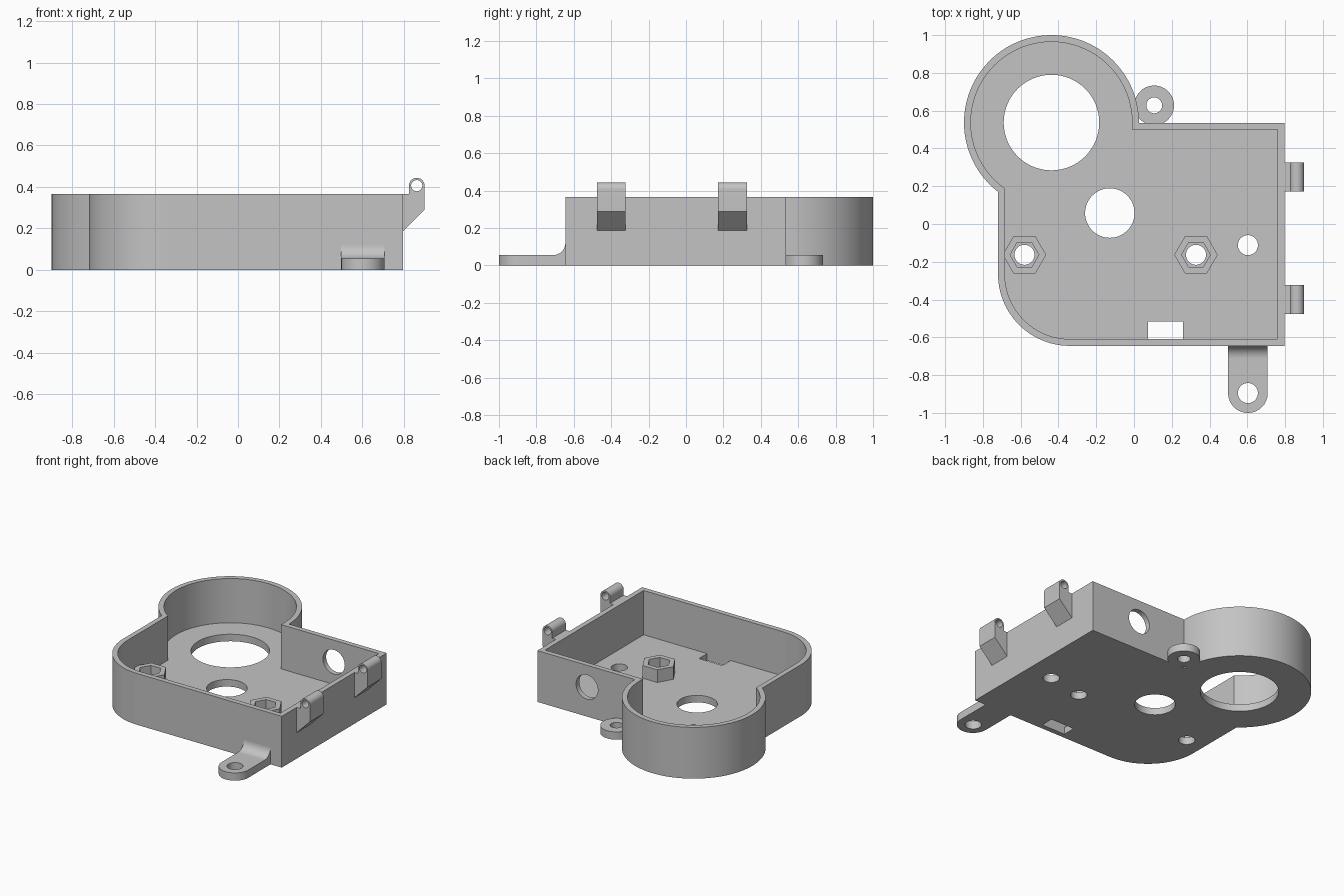
import bpy, bmesh, math
from mathutils import Vector

if "Cube" in bpy.data.objects:
    bpy.data.objects.remove(bpy.data.objects["Cube"])

grey = bpy.data.materials.new("plain grey")
grey.diffuse_color = (0.55, 0.55, 0.55, 1)
grey.use_nodes = True
grey.node_tree.nodes["Principled BSDF"].inputs["Base Color"].default_value = grey.diffuse_color

WALL, FLOOR, HEIGHT = 0.036, 0.05, 0.365
RING, RING_R = (-0.437, 0.537), 0.463
LEFT, RIGHT, FRONT, BACK, CORNER_R = -0.72, 0.796, -0.645, 0.535, 0.38


def arc(cx, cy, r, a0, a1, n):
    """Points on an arc, angles in degrees."""
    out = []
    for i in range(n + 1):
        a = math.radians(a0 + (a1 - a0) * i / n)
        out.append((cx + r * math.cos(a), cy + r * math.sin(a)))
    return out


def disc(cx, cy, r, n=48):
    return arc(cx, cy, r, 0, 360, n)[:-1]


def prism(name, pts, lo, hi, axis="z"):
    """Extrude a 2D outline along one axis."""
    place = {"z": lambda u, v, w: (u, v, w),
             "y": lambda u, v, w: (u, w, v),
             "x": lambda u, v, w: (w, u, v)}[axis]
    bm = bmesh.new()
    base = bm.faces.new([bm.verts.new(place(u, v, lo)) for u, v in pts])
    ext = bmesh.ops.extrude_face_region(bm, geom=[base])
    verts = [g for g in ext["geom"] if isinstance(g, bmesh.types.BMVert)]
    bmesh.ops.translate(bm, verts=verts, vec=Vector(place(0, 0, hi - lo)))
    bmesh.ops.recalc_face_normals(bm, faces=bm.faces)
    mesh = bpy.data.meshes.new(name)
    bm.to_mesh(mesh)
    bm.free()
    mesh.materials.append(grey)
    obj = bpy.data.objects.new(name, mesh)
    bpy.context.collection.objects.link(obj)
    return obj


def cut(obj, *cutters):
    """Subtract cutters from a part and discard them."""
    for c in cutters:
        bpy.ops.object.select_all(action="DESELECT")
        bpy.context.view_layer.objects.active = obj
        obj.select_set(True)
        mod = obj.modifiers.new("cut", "BOOLEAN")
        mod.operation, mod.solver, mod.object = "DIFFERENCE", "EXACT", c
        bpy.ops.object.modifier_apply(modifier=mod.name)
        bpy.data.objects.remove(c, do_unlink=True)
    return obj


def outline(t):
    """Housing outline inset by t: box with one round corner plus ring."""
    r, cr = RING_R - t, CORNER_R - t
    left, right, front, back = LEFT + t, RIGHT - t, FRONT + t, BACK - t
    a_left = 180 + math.degrees(math.acos((RING[0] - left) / r))
    a_right = math.degrees(math.asin((back - RING[1]) / r))
    pts = arc(*RING, r, a_right, a_left, 72)
    pts += arc(left + cr, front + cr, cr, 180, 270, 24)
    return pts + [(right, front), (right, back)]


# Housing tray with pocket, floor holes, slot and round wall port
nuts = [(-0.58, -0.163), (0.328, -0.163)]
holes = [(*RING, 0.253), (-0.128, 0.058, 0.131), (0.603, -0.112, 0.053)]
holes += [(x, y, 0.053) for x, y in nuts]
housing = prism("housing", outline(0), 0, HEIGHT)
cut(housing, prism("pocket", outline(WALL), FLOOR, HEIGHT + 0.1))
for x, y, r in holes:
    cut(housing, prism("hole", disc(x, y, r, 64), -0.1, FLOOR + 0.05))
slot = [(0.075, FRONT + WALL), (0.26, FRONT + WALL), (0.26, -0.517), (0.075, -0.517)]
cut(housing, prism("slot_cutter", slot, -0.1, FLOOR + 0.05),
    prism("port_cutter", disc(0.405, 0.21, 0.086), BACK - 0.1, BACK + 0.1, "y"))
parts = [housing]

# Hexagonal nut holders
for i, (x, y) in enumerate(nuts):
    boss = prism(f"nut_holder_{i + 1}", disc(x, y, 0.115, 6), FLOOR, 0.14)
    parts.append(cut(boss, prism("hex", disc(x, y, 0.076, 6), 0, 0.3)))

# Rear screw ear
ear = prism("rear_ear", disc(0.107, 0.628, 0.105), 0, 0.055)
parts.append(cut(ear, prism("hole", disc(0.107, 0.628, 0.042), -0.1, 0.2)))

# Front screw ear: rounded tab, and a concave fillet up the wall
tab = [(0.708, FRONT + 0.015)] + [(0.498, FRONT + 0.015)]
tab += arc(0.603, -0.895, 0.105, 180, 360, 32)
ear = prism("front_ear", tab, 0, 0.055)
parts.append(cut(ear, prism("hole", disc(0.603, -0.895, 0.053), -0.1, 0.2)))
fillet = [(FRONT + 0.015, 0.05), (FRONT - 0.065, 0.05)]
fillet += arc(FRONT - 0.065, 0.12, 0.065, 270, 360, 12) + [(FRONT + 0.015, 0.12)]
parts.append(prism("front_ear_fillet", fillet, 0.498, 0.708, "x"))

# Hinge lugs on the right wall
lug = [(RIGHT, 0.185), (0.9, 0.289)] + arc(0.8625, 0.406, 0.0375, 0, 180, 24)
lug += [(0.825, HEIGHT), (RIGHT, HEIGHT)]
for i, y in enumerate((-0.477, 0.172)):
    hinge = prism(f"hinge_lug_{i + 1}", lug, y, y + 0.154, "y")
    pin = prism("pin", disc(0.8625, 0.406, 0.027, 32), y - 0.1, y + 0.3, "y")
    parts.append(cut(hinge, pin))

# Smooth curved walls, keep edges sharp
bpy.ops.object.select_all(action="DESELECT")
for p in parts:
    p.select_set(True)
bpy.context.view_layer.objects.active = housing
bpy.ops.object.shade_smooth_by_angle(angle=math.radians(30))
